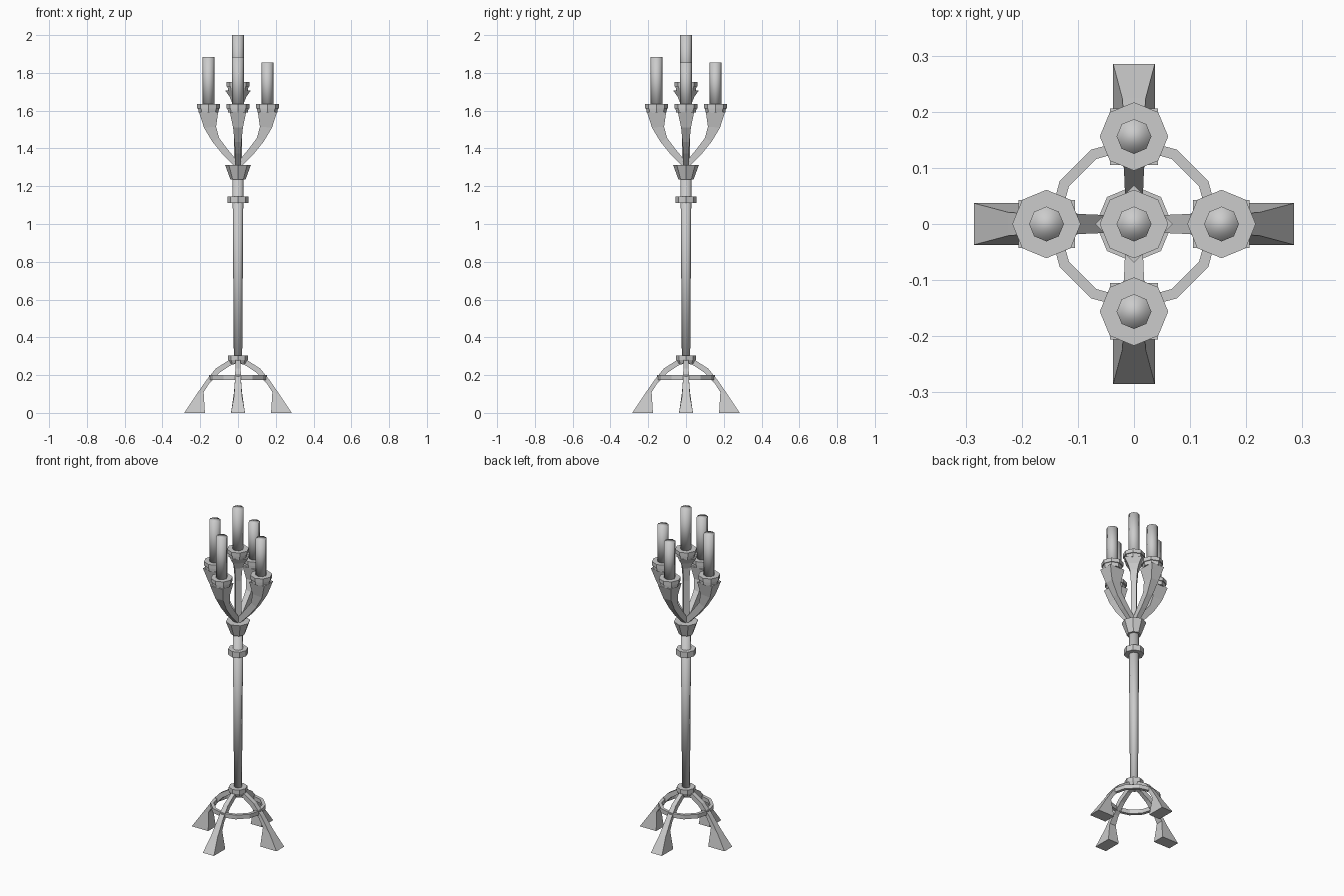
import bpy
from math import cos, sin, pi

if "Cube" in bpy.data.objects:
    bpy.data.objects.remove(bpy.data.objects["Cube"])


def make(name, verts, faces, smooth=False):
    me = bpy.data.meshes.new(name)
    me.from_pydata(verts, [], faces)
    ob = bpy.data.objects.new(name, me)
    bpy.context.collection.objects.link(ob)
    if smooth:
        me.polygons.foreach_set("use_smooth", [True] * len(me.polygons))
    return ob


def skin(name, rings, smooth=False):
    """Join equal-sized vertex rings into a closed tube."""
    n = len(rings[0])
    faces = [(a * n + i, a * n + (i + 1) % n, (a + 1) * n + (i + 1) % n, (a + 1) * n + i)
             for a in range(len(rings) - 1) for i in range(n)]
    last = (len(rings) - 1) * n
    faces += [tuple(reversed(range(n))), tuple(range(last, last + n))]
    return make(name, [v for r in rings for v in r], faces, smooth)


def turned(name, profile, sides=8, at=(0, 0), smooth=False):
    """Turned part from (radius, z) points."""
    rings = [[(at[0] + r * cos(2 * pi * i / sides), at[1] + r * sin(2 * pi * i / sides), z)
              for i in range(sides)] for r, z in profile]
    return skin(name, rings, smooth)


def bent_bar(name, sections, angle):
    """Four-sided bar swept outward; section = outer x, z, inner x, z, half width."""
    rings = []
    for xo, zo, xi, zi, w in sections:
        ring = [(xo, -w, zo), (xo, w, zo), (xi, w, zi), (xi, -w, zi)]
        rings.append([(x * cos(angle) - y * sin(angle), x * sin(angle) + y * cos(angle), z)
                      for x, y, z in ring])
    return skin(name, rings)


def candle_set(name, at, base, top):
    """Stepped octagonal drip cup with its candle."""
    turned(name + "_cup", [(.053, base), (.055, base + .022), (.061, base + .022),
                           (.061, base + .045)], at=at)
    turned(name + "_candle", [(.031, base + .03), (.031, top)], at=at, smooth=True)


# Central pole and collars
turned("pole", [(.022, .27), (.029, 1.25)], smooth=True)
turned("lower_collar", [(.044, .262), (.052, .28), (.052, .305)])
turned("upper_collar", [(.055, 1.11), (.055, 1.145)])
turned("arm_socket", [(.040, 1.235), (.068, 1.312)])

# Centre stem, flaring to a diamond under the middle cup
turned("centre_stem", [(.022, 1.30), (.022, 1.56), (.03, 1.64), (.045, 1.675), (.069, 1.708)], sides=4)
candle_set("centre", (0, 0), 1.706, 2.0)

# Legs and outer arms, four of each
leg = [(.285, 0, .175, 0, .037), (.225, .09, .182, .11, .021), (.164, .178, .153, .155, .016),
       (.116, .236, .095, .215, .014), (.05, .278, .042, .25, .012), (.01, .29, .01, .262, .012)]
arm = [(.005, 1.295, .0, 1.33, .014), (.028, 1.315, .012, 1.343, .014),
       (.085, 1.373, .053, 1.393, .016), (.135, 1.435, .1, 1.455, .018),
       (.18, 1.51, .116, 1.515, .026), (.206, 1.592, .105, 1.592, .043)]
tops = {"right": 1.855, "back": 1.855, "left": 1.885, "front": 1.885}
for k, (side, top) in enumerate(tops.items()):
    a = k * pi / 2
    bent_bar(side + "_leg", leg, a)
    bent_bar(side + "_arm", list(reversed(arm)), a)
    candle_set(side, (.156 * cos(a), .156 * sin(a)), 1.59, top)

# Twelve-sided ring bracing the legs
section = [(.134, .175), (.153, .175), (.153, .2), (.134, .2)]
N = 12
verts = [(r * cos(2 * pi * i / N), r * sin(2 * pi * i / N), z) for i in range(N) for r, z in section]
faces = [(i * 4 + j, i * 4 + (j + 1) % 4, (i + 1) % N * 4 + (j + 1) % 4, (i + 1) % N * 4 + j)
         for i in range(N) for j in range(4)]
make("brace_ring", verts, faces)

# Make every face point outward
import bmesh
for ob in bpy.context.collection.objects:
    bm = bmesh.new()
    bm.from_mesh(ob.data)
    bmesh.ops.recalc_face_normals(bm, faces=bm.faces)
    bm.to_mesh(ob.data)
    bm.free()
